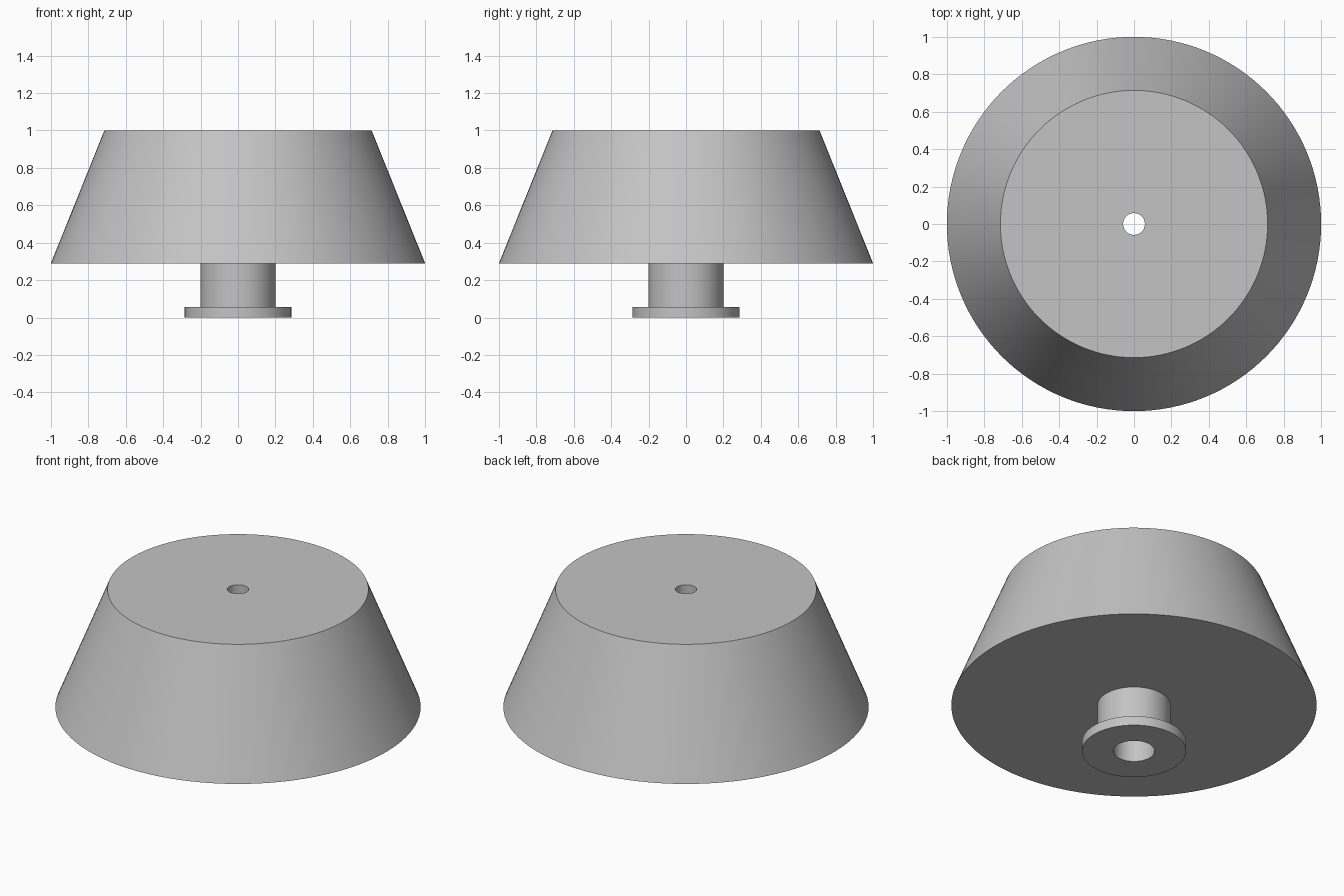
import bpy
import bmesh
import math

old = bpy.data.objects.get("Cube")
if old:
    bpy.data.objects.remove(old)

SEGMENTS = 128

# Single plain grey
grey = bpy.data.materials.new("light grey")
grey.use_nodes = True
colour = (0.55, 0.55, 0.55, 1)
grey.diffuse_color = colour
grey.node_tree.nodes["Principled BSDF"].inputs["Base Color"].default_value = colour


def lathe(name, profile):
    """Revolve a closed (radius, height) outline around z."""
    bm = bmesh.new()
    verts = [bm.verts.new((r, 0, z)) for r, z in profile]
    edges = [bm.edges.new((a, b)) for a, b in zip(verts, verts[1:] + verts[:1])]
    bmesh.ops.spin(bm, geom=verts + edges, cent=(0, 0, 0), axis=(0, 0, 1),
                   angle=math.tau, steps=SEGMENTS, use_merge=True)
    bmesh.ops.remove_doubles(bm, verts=bm.verts, dist=0.0001)
    bmesh.ops.recalc_face_normals(bm, faces=bm.faces)
    mesh = bpy.data.meshes.new(name)
    bm.to_mesh(mesh)
    bm.free()
    mesh.materials.append(grey)
    obj = bpy.data.objects.new(name, mesh)
    bpy.context.collection.objects.link(obj)
    bpy.ops.object.select_all(action="DESELECT")
    obj.select_set(True)
    bpy.context.view_layer.objects.active = obj
    bpy.ops.object.shade_smooth_by_angle(angle=math.radians(30))
    return obj


BORE, PIN_HOLE, STEP = 0.113, 0.058, 0.5

# Tapered knob with flanged stem and a stepped hole through the axis
lathe("tapered_knob", [
    (BORE, 0), (0.285, 0), (0.285, 0.057), (0.2, 0.057),   # flange
    (0.2, 0.29), (1, 0.29), (0.714, 1),                    # stem and cone
    (PIN_HOLE, 1), (PIN_HOLE, STEP), (BORE, STEP),         # stepped hole
])
